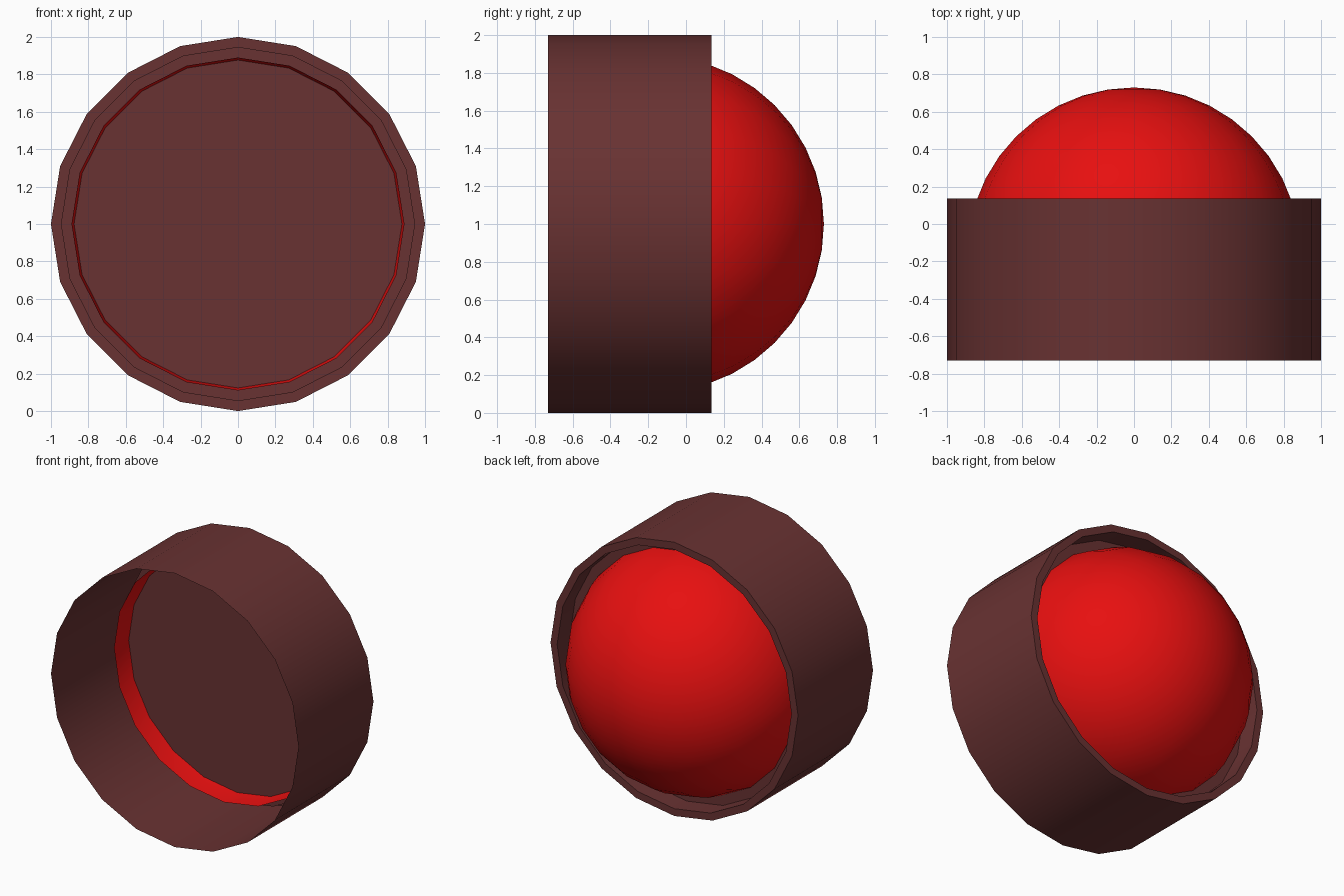
import bpy, bmesh, math

if "Cube" in bpy.data.objects:
    bpy.data.objects.remove(bpy.data.objects["Cube"])

SIDES = 20


def material(name, rgb):
    mat = bpy.data.materials.new(name)
    mat.diffuse_color = (*rgb, 1)
    mat.use_nodes = True
    mat.node_tree.nodes["Principled BSDF"].inputs["Base Color"].default_value = mat.diffuse_color
    return mat


def lathe(name, profile, mat):
    """Revolve (radius, y) points round the y axis; radius 0 closes the last ring."""
    bm = bmesh.new()
    rings = []
    for r, y in profile:
        if r < 1e-6:
            rings.append([bm.verts.new((0, y, 1))])
            continue
        rings.append([bm.verts.new((r * math.cos(a), y, 1 + r * math.sin(a)))
                      for a in (i * math.tau / SIDES for i in range(SIDES))])
    for a, b in zip(rings, rings[1:]):
        for i in range(SIDES):
            j = (i + 1) % SIDES
            if len(b) == 1:
                bm.faces.new((a[j], a[i], b[0]))
            else:
                bm.faces.new((a[j], a[i], b[i], b[j]))
    # flat disc across the last ring when it is not already a point
    if len(rings[-1]) > 1:
        bm.faces.new(rings[-1][::-1])
    mesh = bpy.data.meshes.new(name)
    bm.to_mesh(mesh)
    bm.free()
    mesh.materials.append(mat)
    obj = bpy.data.objects.new(name, mesh)
    bpy.context.collection.objects.link(obj)
    bpy.ops.object.select_all(action='DESELECT')
    obj.select_set(True)
    bpy.context.view_layer.objects.active = obj
    bpy.ops.object.shade_smooth_by_angle(angle=math.radians(30))
    return obj


brown = material("brown_plastic", (0.14, 0.032, 0.032))
red = material("red_lens", (0.8, 0.005, 0.005))

# housing: sleeve open at the front, back rim, recessed plate
lathe("housing", [(1, -0.73), (1, 0.135), (0.947, 0.135), (0.947, -0.01)], brown)

# dome: hemisphere that passes through the recessed plate
R = 0.89
dome = [(R * math.cos(math.radians(9 * k)), -0.16 + R * math.sin(math.radians(9 * k)))
        for k in range(11)]
lathe("lens_dome", dome, red)
